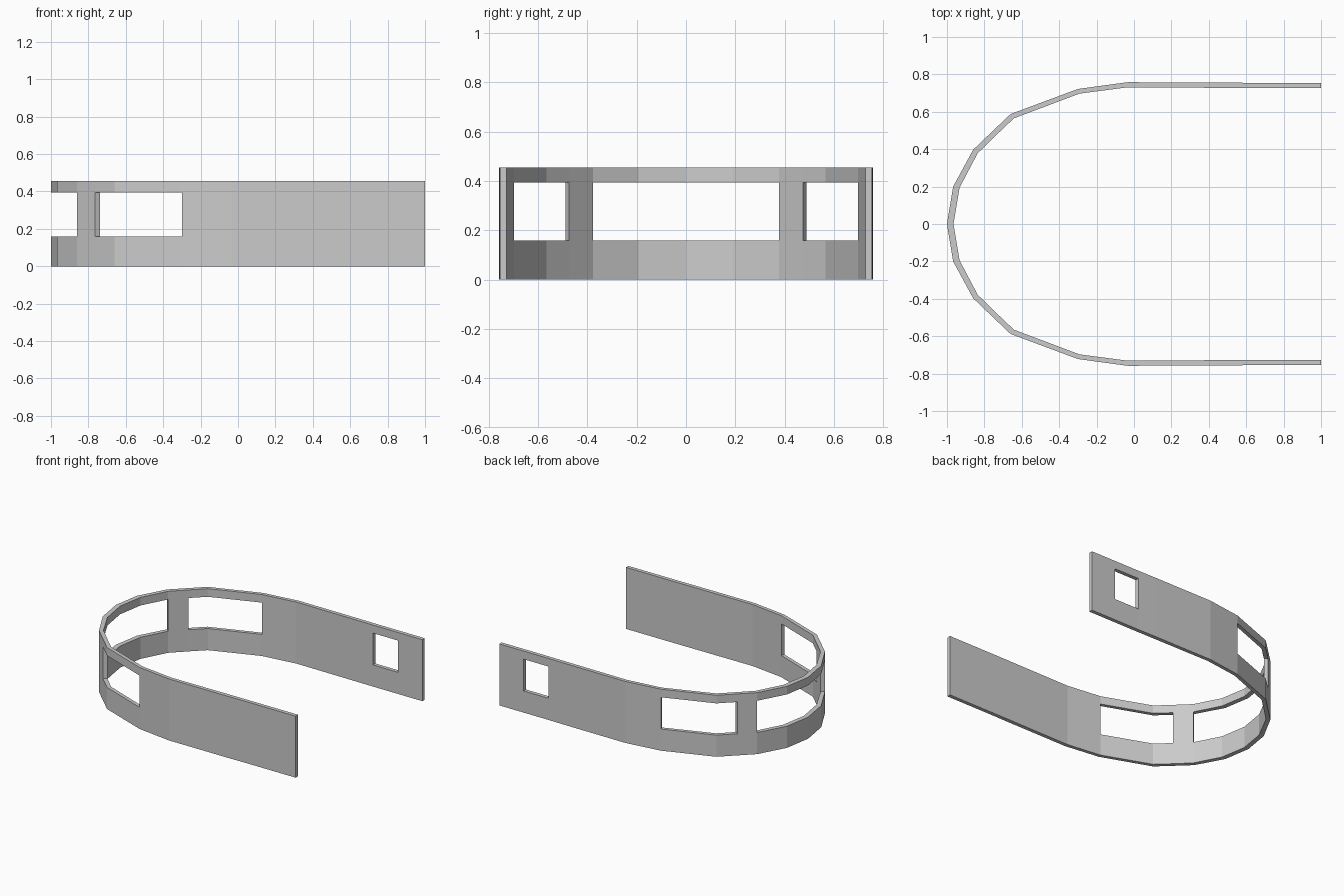
import bpy, bmesh

if "Cube" in bpy.data.objects:
    bpy.data.objects.remove(bpy.data.objects["Cube"])

Z = [0.0, 0.16, 0.395, 0.455]          # floor, sill, window head, top

# Half plan from nose to tail: outer x, outer y, inner x, inner y
HALF = [
    (-1.00, 0.000, -0.965, 0.000),
    (-0.967, 0.200, -0.933, 0.193),
    (-0.86, 0.397, -0.836, 0.378),
    (-0.765, 0.488, -0.738, 0.474),
    (-0.66, 0.588, -0.642, 0.565),
    (-0.30, 0.722, -0.292, 0.697),
    (-0.035, 0.758, -0.032, 0.731),
    (0.45, 0.757, 0.45, 0.728),
    (0.595, 0.755, 0.595, 0.727),
    (0.80, 0.755, 0.80, 0.727),
    (1.00, 0.755, 1.00, 0.727),
]
n = len(HALF)
path = [(a, -b, c, -d) for a, b, c, d in reversed(HALF[1:])] + HALF

# Bays with window openings; the small rear window is on the +y side only
half_open = {0, 1, 3, 4}
open_bays = {n - 1 + i for i in half_open} | {n - 2 - i for i in half_open}
open_bays.add(n - 1 + 8)


def solid(i, k):
    return 0 <= i < len(path) - 1 and 0 <= k < 3 and not (k == 1 and i in open_bays)


bm = bmesh.new()
outer = [[bm.verts.new((p[0], p[1], z)) for z in Z] for p in path]
inner = [[bm.verts.new((p[2], p[3], z)) for z in Z] for p in path]

# Wall skins, with edge faces wherever a solid panel meets an opening or end
for i in range(len(path) - 1):
    for k in range(3):
        if not solid(i, k):
            continue
        c = [(i, k), (i + 1, k), (i + 1, k + 1), (i, k + 1)]
        bm.faces.new([outer[a][b] for a, b in c])
        bm.faces.new([inner[a][b] for a, b in reversed(c)])
        neighbours = [(i, k - 1), (i + 1, k), (i, k + 1), (i - 1, k)]
        for e, nb in enumerate(neighbours):
            if not solid(*nb):
                (a, b), (a2, b2) = c[e], c[(e + 1) % 4]
                bm.faces.new([outer[a][b], inner[a][b], inner[a2][b2], outer[a2][b2]])

bmesh.ops.recalc_face_normals(bm, faces=bm.faces)
mesh = bpy.data.meshes.new("curved_window_wall")
bm.to_mesh(mesh)
bm.free()
wall = bpy.data.objects.new("curved_window_wall", mesh)
bpy.context.collection.objects.link(wall)
